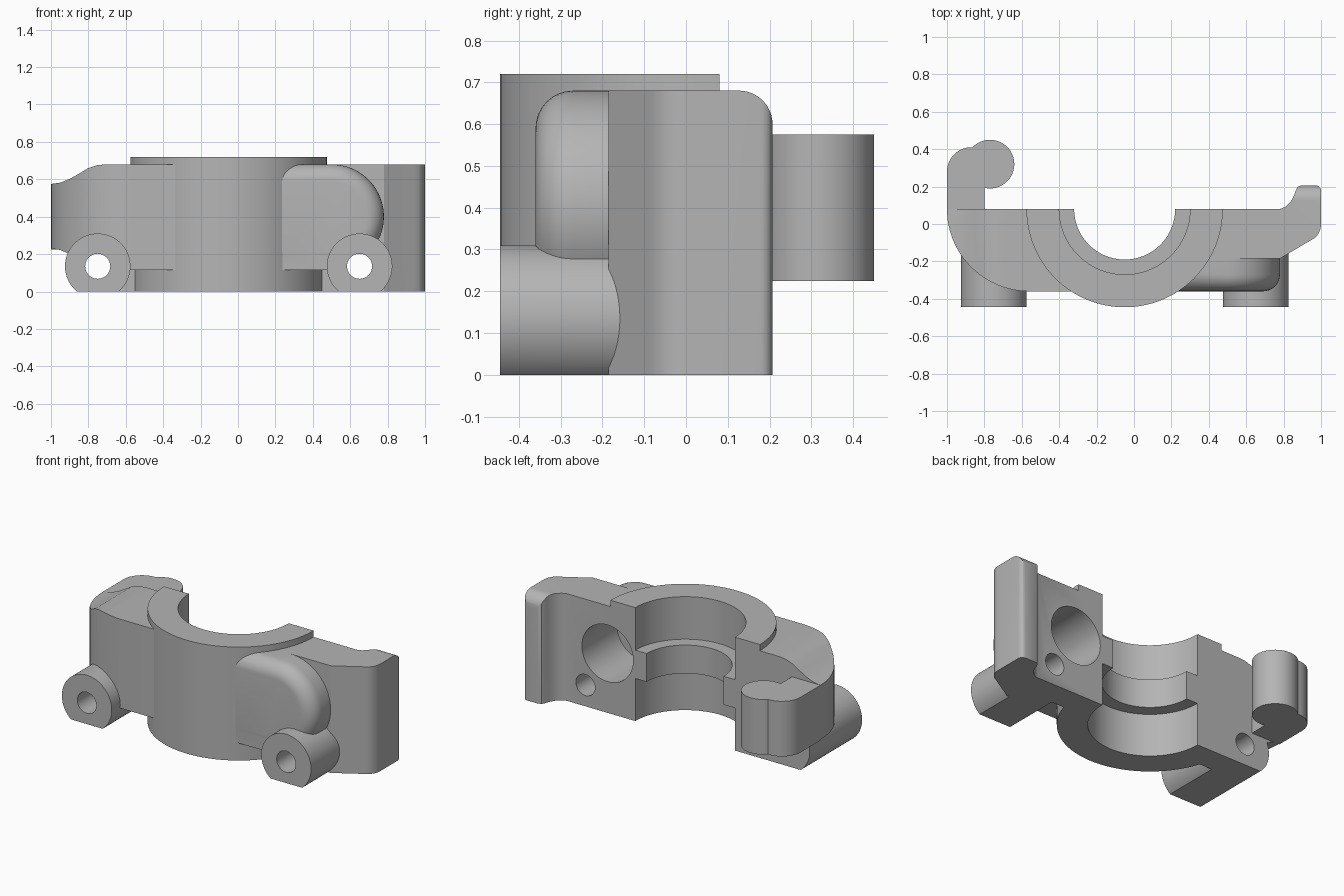
import bpy, bmesh, math

if "Cube" in bpy.data.objects:
    bpy.data.objects.remove(bpy.data.objects["Cube"], do_unlink=True)

# One cast-metal colour
grey = bpy.data.materials.new("cast_grey")
grey.use_nodes = True
colour = (0.46, 0.46, 0.46, 1)
grey.diffuse_color = colour
grey.node_tree.nodes["Principled BSDF"].inputs["Base Color"].default_value = colour

CX, BACK = -0.05, 0.08      # bore axis and mating face


def arc(cx, cy, r, a0, a1, n=24):
    angles = [math.radians(a0 + (a1 - a0) * i / n) for i in range(n + 1)]
    return [(cx + r * math.cos(a), cy + r * math.sin(a)) for a in angles]


def circle(cx, cy, r, n=96):
    return arc(cx, cy, r, 0, 360, n)[:-1]


def rect(x0, y0, x1, y1):
    return [(x0, y0), (x1, y0), (x1, y1), (x0, y1)]


def prism(name, pts, axis, lo, hi, round_start=0):
    """Extrude an outline along an axis, optionally rounding its low end."""
    place = {"x": lambda a, b, c: (c, a, b),
             "y": lambda a, b, c: (a, c, b),
             "z": lambda a, b, c: (a, b, c)}[axis]
    bm = bmesh.new()
    low = [bm.verts.new(place(a, b, lo)) for a, b in pts]
    high = [bm.verts.new(place(a, b, hi)) for a, b in pts]
    start = bm.faces.new(low)
    bm.faces.new(high[::-1])
    for i in range(len(pts)):
        j = (i + 1) % len(pts)
        bm.faces.new((low[j], low[i], high[i], high[j]))
    bmesh.ops.recalc_face_normals(bm, faces=bm.faces)
    if round_start:
        bmesh.ops.bevel(bm, geom=list(start.edges), offset=round_start,
                        segments=8, profile=0.5, affect="EDGES")
    mesh = bpy.data.meshes.new(name)
    bm.to_mesh(mesh)
    bm.free()
    mesh.materials.append(grey)
    ob = bpy.data.objects.new(name, mesh)
    bpy.context.collection.objects.link(ob)
    return ob


def combine(target, other, operation):
    """Apply a boolean and discard the second solid."""
    mod = target.modifiers.new("bool", "BOOLEAN")
    mod.operation, mod.solver, mod.object = operation, "EXACT", other
    bpy.context.view_layer.objects.active = target
    bpy.ops.object.modifier_apply(modifier=mod.name)
    bpy.data.objects.remove(other, do_unlink=True)


def smooth(ob):
    bpy.ops.object.select_all(action="DESELECT")
    ob.select_set(True)
    bpy.context.view_layer.objects.active = ob
    bpy.ops.object.shade_smooth_by_angle(angle=math.radians(30))


# Round bearing housing
body = prism("bearing_cap", circle(CX, BACK, 0.525, 128), "z", -0.1, 0.72)

# Right arm with its curved corner and sloping shoulder
right_arm = prism("right_arm", [(-0.05, -0.36)] + arc(-0.56, BACK, 0.44, 270, 180)
                  + [(-1, 0.3), (-0.05, 0.3)], "z", 0, 1)
shoulder = [(-1.1, 0.23), (-1, 0.23), (-0.95, 0.222), (-0.9, 0.2), (-0.86, 0.115),
            (0.1, 0.115), (0.1, 0.68), (-0.7, 0.68), (-0.75, 0.676), (-0.8, 0.66),
            (-0.85, 0.63), (-0.9, 0.602), (-0.95, 0.582), (-1, 0.575), (-1.1, 0.575)]
combine(right_arm, prism("shoulder", shoulder, "y", -1, 1), "INTERSECT")

# Left arm with its end lip rounded at the top
left_plan = [(0.2, -0.185), (0.78, -0.185), (0.94, -0.09)] \
    + arc(0.9, 0, 0.1, -50, 0, 8) + arc(0.97, 0.177, 0.03, 0, 90, 6) + [(0.2, 0.207)]
left_arm = prism("left_arm", left_plan, "z", -0.1, 0.68)
lip_side = [(-0.5, -0.2), (0.3, -0.2), (0.207, 0)] + arc(0.127, 0.6, 0.08, 0, 90, 12) \
    + [(0.1, 0.7), (-0.5, 0.7)]
combine(left_arm, prism("lip_side", lip_side, "x", 0, 1.5), "INTERSECT")
combine(left_arm, prism("notch", rect(0, -0.2, 0.54, 0.115), "y", -1, 1), "DIFFERENCE")

# Rounded pocket cover, its square base, and the lower wall
cover = prism("pocket_cover", [(0.1, 0.12)] + arc(0.5, 0.4, 0.28, -90, 90, 40)
              + [(0.1, 0.68)], "y", -0.36, -0.05, 0.09)
cover_base = prism("cover_base", rect(0.1, 0.115, 0.49, 0.4), "y", -0.359, -0.06)
wall = prism("lower_wall", rect(-0.76, -0.1, 0.66, 0.25), "y", -0.08, 0.3)
solids = [right_arm, left_arm, cover, cover_base, wall]

# Bolt bosses
bolt_x = (CX - 0.7, CX + 0.7)
for x in bolt_x:
    solids.append(prism("bolt_boss", circle(x, 0.135, 0.175), "y", -0.445, 0.25))
for solid in solids:
    combine(body, solid, "UNION")

# Trim the base and the mating face, leaving the lip
combine(body, prism("floor_cut", rect(-2, -2, 2, 2), "z", -0.5, 0), "DIFFERENCE")
back_plan = [(-1.5, BACK), (0.78, BACK), (0.81, 0.092), (0.838, 0.12), (0.855, 0.15),
             (0.865, 0.18), (0.875, 0.198), (0.895, 0.207), (0.9, 0.7), (-1.5, 0.7)]
combine(body, prism("back_cut", back_plan, "z", -0.4, 1), "DIFFERENCE")

# Stepped bore: wide, narrow rib, wide
for r, lo, hi in ((0.27, -0.2, 1), (0.35, -0.3, 0.27), (0.35, 0.45, 1.1)):
    combine(body, prism("bore", circle(CX, BACK, r), "z", lo, hi), "DIFFERENCE")

# Bolt holes and blind pocket
for x in bolt_x:
    combine(body, prism("bolt_hole", circle(x, 0.135, 0.067, 48), "y", -1, 0.5),
            "DIFFERENCE")
combine(body, prism("pocket", circle(0.495, 0.378, 0.18), "y", -0.27, 0.5), "DIFFERENCE")
smooth(body)

# Hook with a round pin at its end
hook_plan = [(-0.8, BACK), (-1, BACK)] + arc(-0.87, 0.28, 0.13, 180, 90) \
    + arc(-0.77, 0.32, 0.13, 136, -103, 64)
smooth(prism("hook_pin", hook_plan, "z", 0.225, 0.575))
